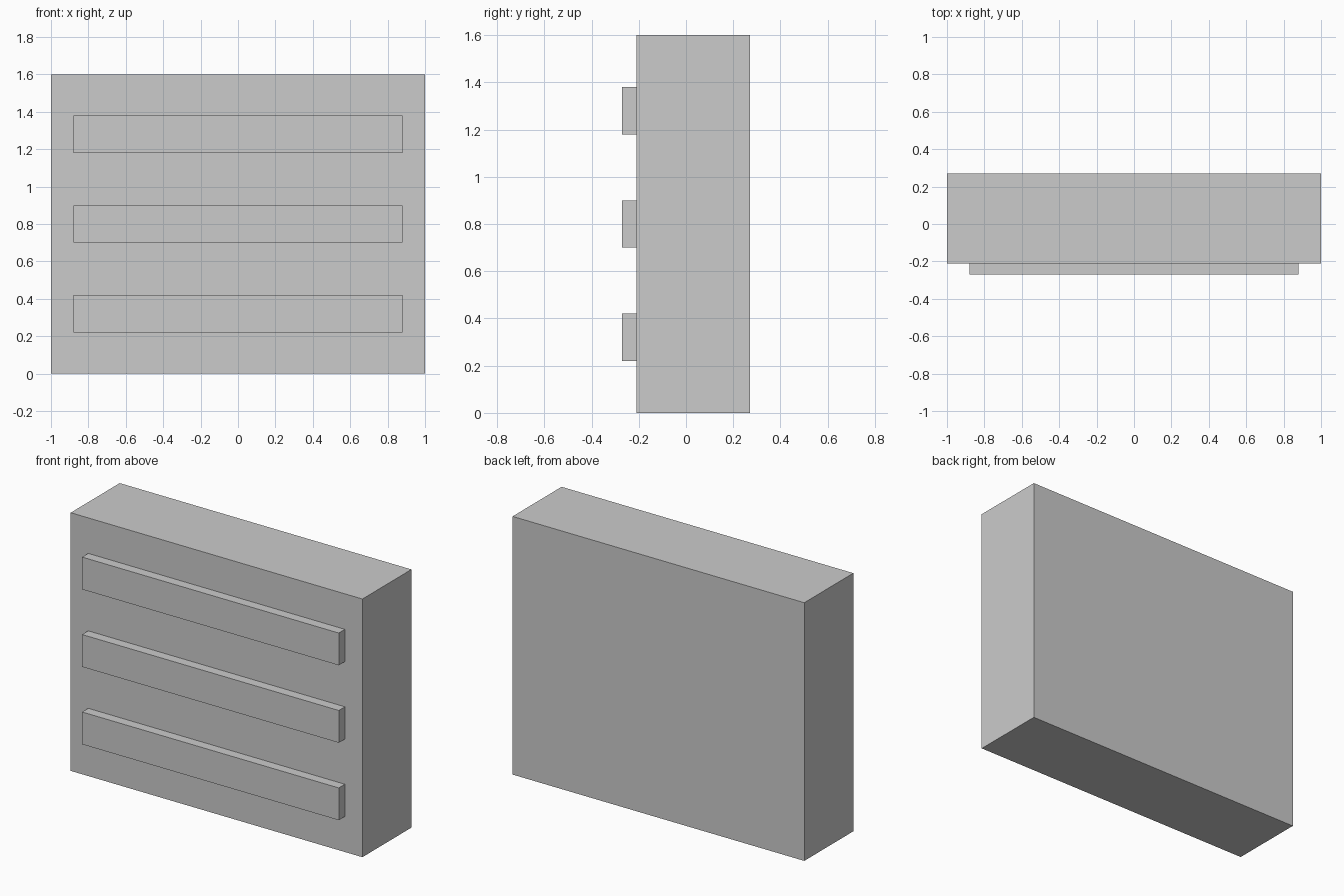
import bpy

if "Cube" in bpy.data.objects:
    bpy.data.objects.remove(bpy.data.objects["Cube"])


def box(name, x, y, z):
    """Box from (min, max) ranges on each axis."""
    size = [b - a for a, b in (x, y, z)]
    centre = [(a + b) / 2 for a, b in (x, y, z)]
    bpy.ops.mesh.primitive_cube_add(size=1, location=centre)
    obj = bpy.context.object
    obj.name = name
    obj.scale = size
    bpy.ops.object.transform_apply(location=False, rotation=False, scale=True)
    return obj


# Main slab
box("body", (-1, 1), (-0.21, 0.27), (0, 1.6))

# Three evenly spaced raised bars, seated slightly into the front face
for i, level in enumerate(("lower", "middle", "upper")):
    bottom = 0.22 + 0.48 * i
    box(f"{level}_front_bar", (-0.88, 0.88), (-0.27, -0.205), (bottom, bottom + 0.2))
